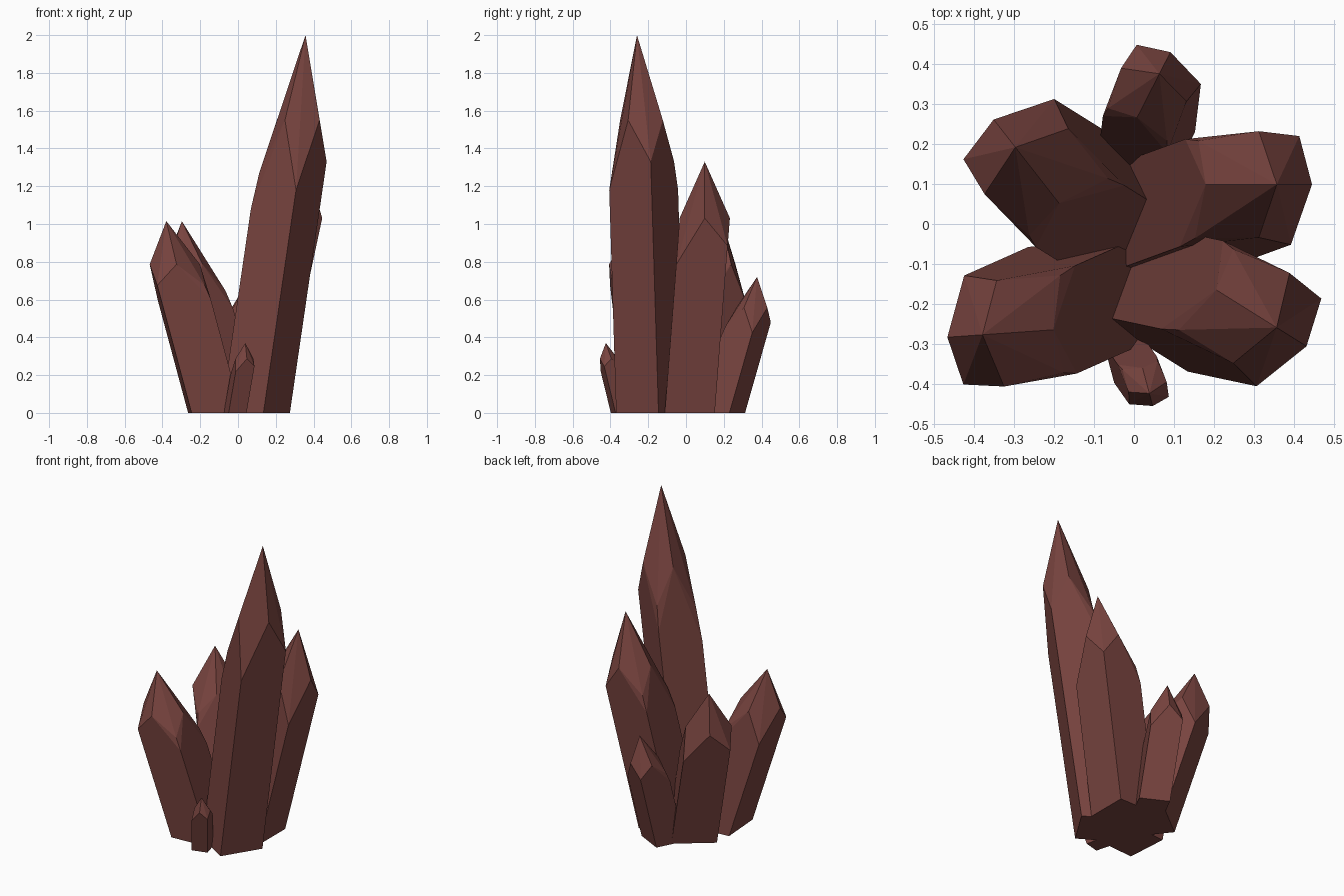
import bpy, bmesh
from math import radians, sin, cos
from mathutils import Vector

if "Cube" in bpy.data.objects:
    bpy.data.objects.remove(bpy.data.objects["Cube"])

mat = bpy.data.materials.new("dark_red_stone")
mat.diffuse_color = (0.19, 0.058, 0.05, 1)
mat.use_nodes = True
mat.node_tree.nodes["Principled BSDF"].inputs["Base Color"].default_value = mat.diffuse_color


def polar(r, deg):
    return Vector((r * cos(radians(deg)), r * sin(radians(deg)), 0))


def crystal(name, base, angle, height, size):
    """Leaning square prism with a four-faced tip; angle points at the outer corner."""
    R = 0.187 * size
    base = Vector((base[0], base[1], 0))

    def axis(t):
        return base + polar(0.299 * size * t, angle - 25) + Vector((0, 0, t * height))

    pts = [base + polar(R, angle + 90 * i) for i in range(4)]
    # prism edge ends: (corner, height fraction, radius factor)
    for i, t, f in ((3, .59, 1), (0, .665, 1), (1, .59, 1), (1, .665, .91),
                    (2, .54, 1), (2, .635, .91)):
        pts.append(axis(t) + polar(R * f, angle + 90 * i))
    # shoulder points in the middle of each side
    pts += [axis(.775) + polar(R * .712, angle + 45 + 90 * i) for i in range(4)]
    # apex
    tip = axis(.775) + polar(.045 * size, angle - 45)
    tip.z = height
    pts.append(tip)

    bm = bmesh.new()
    for p in pts:
        bm.verts.new(p)
    res = bmesh.ops.convex_hull(bm, input=bm.verts[:])
    loose = [v for v in bm.verts if not v.link_faces]
    bmesh.ops.delete(bm, geom=loose, context='VERTS')
    bmesh.ops.dissolve_limit(bm, angle_limit=radians(2), verts=bm.verts[:], edges=bm.edges[:])
    bmesh.ops.recalc_face_normals(bm, faces=bm.faces[:])
    me = bpy.data.meshes.new(name)
    bm.to_mesh(me)
    bm.free()
    me.materials.append(mat)
    bpy.context.collection.objects.link(bpy.data.objects.new(name, me))


# the cluster: six crystals leaning outward
crystal("tall_crystal", (0.0925, -0.1875), 13, 2.0, 1)
crystal("right_crystal", (0.095, 0.02), 45, 1.33, 1)
crystal("front_left_crystal", (-0.123, -0.18), 229, 1.015, 1)
crystal("back_left_crystal", (-0.073, 0.034), 173, 1.015, 1)
crystal("small_back_crystal", (0.03, 0.19), 108, 0.72, 0.69)
crystal("tiny_front_crystal", (-0.015, -0.338), -30, 0.37, 0.37)
